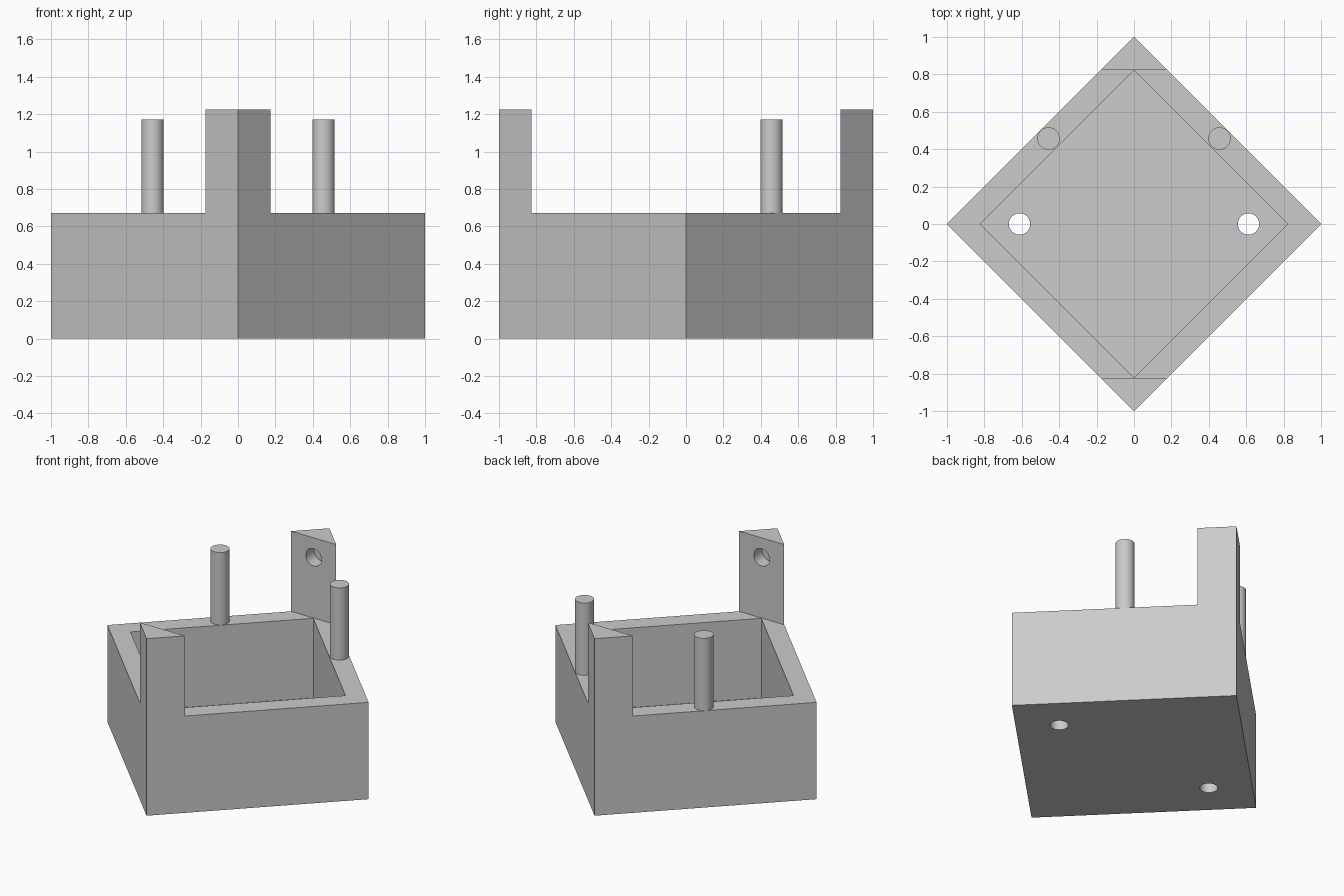
import bpy
import math

if "Cube" in bpy.data.objects:
    bpy.data.objects.remove(bpy.data.objects["Cube"], do_unlink=True)

RIM, TOP, FLOOR = 0.67, 1.225, 0.12
INNER = 0.823      # half diagonal of the cavity
POST_FACE = 0.827  # y of the inward post faces
PIN_R = 0.06

grey = bpy.data.materials.new("plain_grey")
grey.use_nodes = True
colour = (0.6, 0.6, 0.6, 1)
grey.diffuse_color = colour
grey.node_tree.nodes["Principled BSDF"].inputs["Base Color"].default_value = colour


def prism(name, outline, z0, z1):
    """Extrude a counter-clockwise outline from z0 to z1."""
    n = len(outline)
    verts = [(x, y, z) for z in (z0, z1) for x, y in outline]
    faces = [list(range(n))[::-1], list(range(n, 2 * n))]
    faces += [(i, (i + 1) % n, (i + 1) % n + n, i + n) for i in range(n)]
    mesh = bpy.data.meshes.new(name)
    mesh.from_pydata(verts, [], faces)
    mesh.materials.append(grey)
    obj = bpy.data.objects.new(name, mesh)
    bpy.context.collection.objects.link(obj)
    return obj


def diamond(r):
    return [(r, 0), (0, r), (-r, 0), (0, -r)]


def cylinder(name, radius, depth, location, rotation=(0, 0, 0)):
    bpy.ops.mesh.primitive_cylinder_add(vertices=48, radius=radius, depth=depth,
                                        location=location, rotation=rotation)
    obj = bpy.context.object
    obj.name = name
    obj.data.materials.append(grey)
    return obj


def activate(obj):
    bpy.ops.object.select_all(action='DESELECT')
    obj.select_set(True)
    bpy.context.view_layer.objects.active = obj


def cut(target, cutter):
    mod = target.modifiers.new("cut", 'BOOLEAN')
    mod.operation = 'DIFFERENCE'
    mod.solver = 'EXACT'
    mod.object = cutter
    activate(target)
    bpy.ops.object.modifier_apply(modifier=mod.name)
    bpy.data.objects.remove(cutter, do_unlink=True)


# Square box with two tall corner posts, carved from one block
box = prism("box_with_corner_posts", diamond(1), 0, TOP)
slot = [(-2, -POST_FACE), (2, -POST_FACE), (2, POST_FACE), (-2, POST_FACE)]
cut(box, prism("slot_cutter", slot, RIM, 2))
cut(box, prism("cavity_cutter", diamond(INNER), FLOOR, RIM + 0.1))

# Drain holes through the floor
for side in (-1, 1):
    cut(box, cylinder("floor_hole_cutter", 0.057, 0.5, (side * 0.612, 0, 0)))

# Blind holes in the inward faces of the posts
for side in (-1, 1):
    cut(box, cylinder("post_hole_cutter", 0.06, 0.18,
                      (0, side * POST_FACE, 1.09), (math.pi / 2, 0, 0)))

activate(box)
bpy.ops.object.shade_smooth_by_angle(angle=math.radians(30))

# Round pins standing on the two rear walls
for name, side in (("left_pin", 1), ("right_pin", -1)):
    pin = cylinder(name, PIN_R, 0.5, (side * 0.457, 0.457, RIM + 0.25))
    activate(pin)
    bpy.ops.object.shade_smooth_by_angle(angle=math.radians(30))
